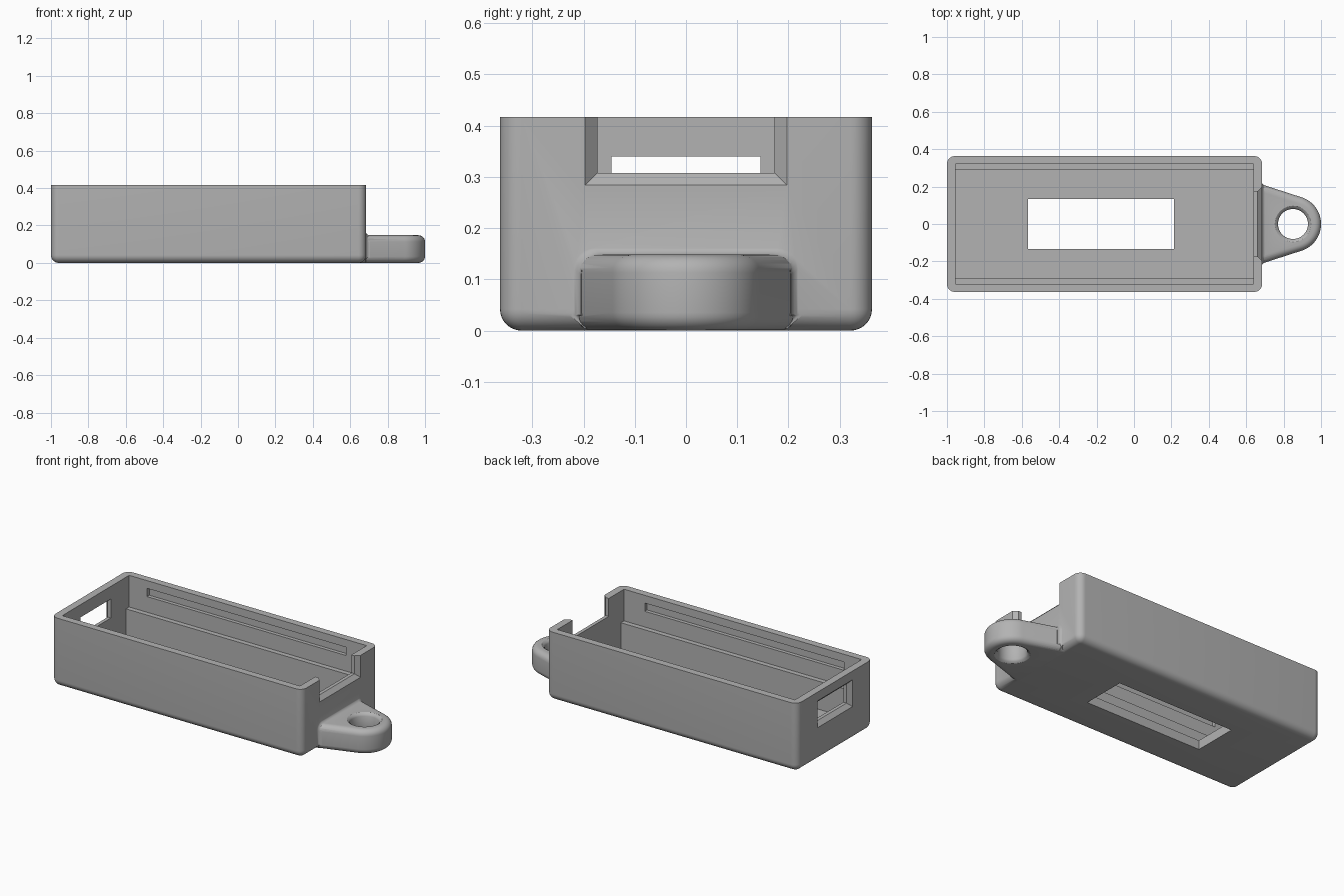
import bpy, bmesh, math
from mathutils import Vector

if "Cube" in bpy.data.objects:
    bpy.data.objects.remove(bpy.data.objects["Cube"])

grey = bpy.data.materials.new("grey plastic")
grey.use_nodes = True
colour = (0.45, 0.45, 0.45, 1)
grey.diffuse_color = colour
grey.node_tree.nodes["Principled BSDF"].inputs["Base Color"].default_value = colour


def finish(name, bm):
    bmesh.ops.recalc_face_normals(bm, faces=bm.faces)
    mesh = bpy.data.meshes.new(name)
    bm.to_mesh(mesh)
    bm.free()
    mesh.materials.append(grey)
    ob = bpy.data.objects.new(name, mesh)
    bpy.context.collection.objects.link(ob)
    return ob


def loft(name, loops):
    """Closed solid through matching loops of points."""
    bm = bmesh.new()
    rings = [[bm.verts.new(p) for p in loop] for loop in loops]
    n = len(rings[0])
    for a, b in zip(rings, rings[1:]):
        for i in range(n):
            bm.faces.new((a[i], a[(i + 1) % n], b[(i + 1) % n], b[i]))
    bm.faces.new(rings[0])
    bm.faces.new(rings[-1])
    return finish(name, bm)


def block(name, x, y, z):
    def ring(h):
        return [(x[0], y[0], h), (x[1], y[0], h), (x[1], y[1], h), (x[0], y[1], h)]
    return loft(name, [ring(z[0]), ring(z[1])])


def opening(name, stations, half_y, low, high, grow):
    """Cutter along x; each station gives x and a fraction of the chamfer."""
    loops = []
    for x, f in stations:
        w, a, b = half_y + grow * f, low - grow * f, high + grow * f
        loops.append([(x, -w, a), (x, w, a), (x, w, b), (x, -w, b)])
    return loft(name, loops)


def boolean(target, other, operation):
    mod = target.modifiers.new(operation.lower(), "BOOLEAN")
    mod.operation, mod.solver, mod.object = operation, "EXACT", other
    bpy.context.view_layer.objects.active = target
    bpy.ops.object.modifier_apply(modifier=mod.name)
    bpy.data.objects.remove(other)


# Case: box rounded on every edge except the rim
LEFT, RIGHT, SIDE, TOP, FLOOR = -1.0, 0.685, 0.363, 0.417, 0.055
case = block("case", (LEFT, RIGHT), (-SIDE, SIDE), (0, TOP))
bm = bmesh.new()
bm.from_mesh(case.data)
soft = [e for e in bm.edges if min(v.co.z for v in e.verts) < 0.01]
bmesh.ops.bevel(bm, geom=soft, offset=0.042, segments=8, profile=0.5, affect="EDGES")
bm.to_mesh(case.data)
bm.free()

# Lug: tapered plate with a round nose and rounded rims
NOSE, R, LUG_TOP, SOFT = 0.85, 0.15, 0.148, 0.035


def lug_outline(inset, z):
    arc = [math.radians(-73 + 146 * i / 32) for i in range(33)]
    r = R - inset
    pts = [(NOSE + r * math.cos(a), r * math.sin(a), z) for a in arc]
    w = 0.222 - inset
    return [(0.65, -w, z)] + pts + [(0.65, w, z)]


steps = [math.pi / 2 * i / 6 for i in range(7)]
lower = [lug_outline(SOFT * (1 - math.sin(a)), SOFT * (1 - math.cos(a))) for a in steps]
upper = [lug_outline(SOFT * (1 - math.cos(a)), LUG_TOP - SOFT * (1 - math.sin(a))) for a in steps]
lug = loft("lug", lower + upper)

# Concave collar blending the lug into the end wall
loops = []
for a in [math.pi / 2 * i / 6 for i in range(7)]:
    flare = 0.022 * (1 - math.sin(a))
    x = RIGHT - 0.002 + 0.024 * (1 - math.cos(a))
    w, h, r = 0.205 + flare, LUG_TOP - 0.001 + flare, 0.04
    low = 0.03
    right_side = [Vector((x, w, low)), Vector((x, w - 0.03, 0.004))]
    corner = [Vector((x, w - r + r * math.cos(t), h - r + r * math.sin(t))) for t in steps]
    half = [right_side[1], right_side[0]] + corner
    loops.append(half + [Vector((x, -p.y, p.z)) for p in reversed(half)])
loops.insert(0, [p - Vector((0.02, 0, 0)) for p in loops[0]])
collar = loft("collar", loops)
boolean(lug, collar, "UNION")
boolean(case, lug, "UNION")

# Eyelet hole with softened rims
loops = []
for z, r in ((-0.01, 0.105), (0, 0.097), (0.007, 0.086), (0.018, 0.08),
             (0.13, 0.08), (0.141, 0.086), (0.148, 0.097), (0.16, 0.105)):
    ring = [2 * math.pi * i / 48 for i in range(48)]
    loops.append([(NOSE + r * math.cos(a), r * math.sin(a), z) for a in ring])
boolean(case, loft("eyelet_cutter", loops), "DIFFERENCE")

# Inner space and openings
IN_L, IN_R, IN_Y = -0.955, 0.64, 0.32
cutters = [
    block("cavity_cutter", (IN_L, IN_R), (-IN_Y, IN_Y), (FLOOR, TOP + 0.1)),
    block("floor_window_cutter", (-0.567, 0.213), (-0.135, 0.135), (-0.1, FLOOR + 0.02)),
    opening("notch_cutter", [(IN_R - 0.05, 0), (0.661, 0), (RIGHT, 1), (0.72, 1)],
            0.173, 0.308, TOP + 0.1, 0.024),
    opening("port_cutter", [(-1.05, 1), (LEFT, 1), (-0.976, 0), (IN_L + 0.05, 0)],
            0.145, 0.225, 0.34, 0.024),
]
for s in (-1, 1):
    y = sorted((s * (IN_Y - 0.02), s * (IN_Y + 0.022)))
    cutters.append(block("slot_cutter", (-0.835, 0.5), y, (0.32, 0.37)))
for cutter in cutters:
    boolean(case, cutter, "DIFFERENCE")

# Support ledges along both long walls
for s, side in ((-1, "front"), (1, "back")):
    y = sorted((s * (IN_Y - 0.03), s * (IN_Y + 0.01)))
    ledge = block(side + "_ledge", (IN_L - 0.01, IN_R + 0.01), y, (FLOOR - 0.01, 0.225))
    boolean(case, ledge, "UNION")

# Smooth shading with crisp edges kept
bpy.ops.object.select_all(action="DESELECT")
case.select_set(True)
bpy.context.view_layer.objects.active = case
bpy.ops.object.shade_smooth_by_angle(angle=math.radians(30))
